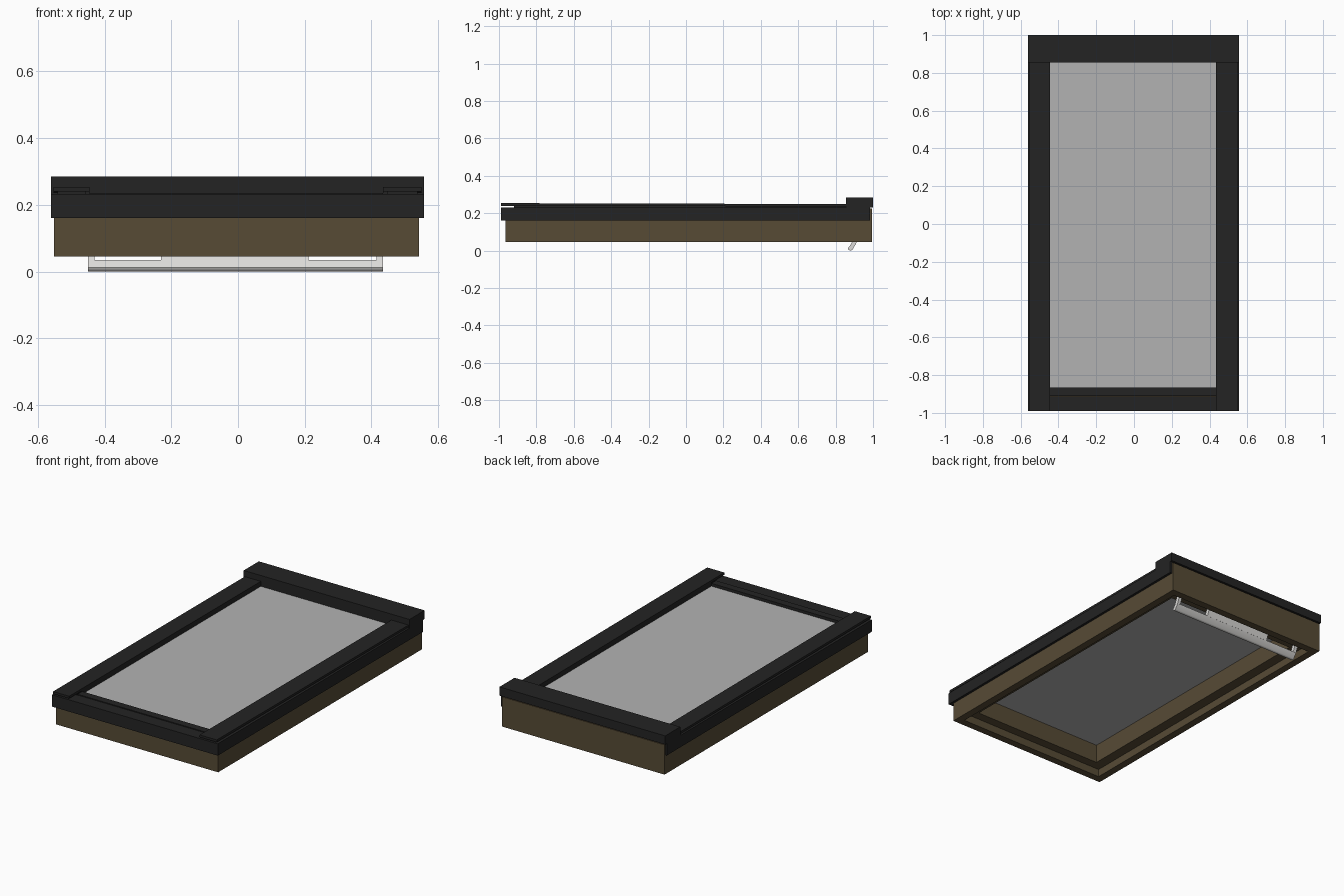
import bpy, bmesh

if "Cube" in bpy.data.objects:
    bpy.data.objects.remove(bpy.data.objects["Cube"])


def mat(name, rgb, alpha=1.0):
    m = bpy.data.materials.new(name)
    m.diffuse_color = (*rgb, alpha)
    m.use_nodes = True
    m.node_tree.nodes["Principled BSDF"].inputs["Base Color"].default_value = m.diffuse_color
    return m


WOOD = mat("brown wood", (0.095, 0.070, 0.036))
BLACK = mat("black metal", (0.017, 0.017, 0.017))
GLASS = mat("grey glass", (0.45, 0.45, 0.45), 0.6)
SILVER = mat("light grey handle", (0.72, 0.71, 0.69))


def make(name, verts, faces, material):
    me = bpy.data.meshes.new(name)
    me.from_pydata(verts, [], faces)
    bm = bmesh.new()
    bm.from_mesh(me)
    bmesh.ops.recalc_face_normals(bm, faces=bm.faces)
    bm.to_mesh(me)
    bm.free()
    me.materials.append(material)
    ob = bpy.data.objects.new(name, me)
    bpy.context.collection.objects.link(ob)
    return ob


def prism(name, profile, x0, x1, material):
    """Extrude a (y, z) profile along x."""
    n = len(profile)
    verts = [(x, y, z) for x in (x0, x1) for y, z in profile]
    faces = [tuple(range(n)), tuple(range(n, 2 * n))]
    faces += [(i, (i + 1) % n, n + (i + 1) % n, n + i) for i in range(n)]
    return make(name, verts, faces, material)


def box(name, x0, x1, y0, y1, z0, z1, material):
    return prism(name, [(y0, z0), (y1, z0), (y1, z1), (y0, z1)], x0, x1, material)


def ring(name, outer, inner, z0, z1, material):
    """Rectangular frame; outer and inner are (x0, x1, y0, y1)."""
    verts = []
    for x0, x1, y0, y1 in (outer, inner):
        for z in (z0, z1):
            verts += [(x0, y0, z), (x1, y0, z), (x1, y1, z), (x0, y1, z)]
    faces = []
    for a, b in ((0, 4), (8, 12), (0, 8), (4, 12)):
        for i in range(4):
            j = (i + 1) % 4
            faces.append((a + i, a + j, b + j, b + i))
    return make(name, verts, faces, material)


# wooden frame and the stepped sash inside it
OUT = (-0.552, 0.542, -0.965, 0.995)
MID = (-0.507, 0.497, -0.92, 0.95)
INN = (-0.445, 0.435, -0.865, 0.855)
ring("outer_frame", OUT, MID, 0.045, 0.226, WOOD)
ring("sash", MID, INN, 0.092, 0.218, WOOD)

# glass pane
box("glass_pane", -0.45, 0.44, -0.87, 0.86, 0.205, 0.219, GLASS)

# black cladding around the sides and front
box("left_cladding", -0.56, -0.51, -0.99, 0.985, 0.16, 0.232, BLACK).data
box("right_cladding", 0.505, 0.557, -0.99, 0.985, 0.16, 0.232, BLACK)
box("front_cladding", -0.51, 0.505, -0.99, -0.912, 0.16, 0.232, BLACK)
box("front_sash_cover", -0.445, 0.435, -0.91, -0.865, 0.215, 0.236, BLACK)

# side covers, raised slightly on a narrower web
for side, x0, x1 in (("left", -0.553, -0.445), ("right", 0.435, 0.55)):
    prism(side + "_cover", [(-0.99, 0.240), (0.86, 0.236), (0.86, 0.249), (-0.99, 0.254)],
          x0, x1, BLACK)
    box(side + "_cover_web", x0 + 0.012, x1 - 0.012, -0.92, 0.86, 0.215, 0.24, BLACK)
    inner = x1 - 0.012 if side == "left" else x0
    box(side + "_inner_lip", inner, inner + 0.012, -0.865, 0.86, 0.215, 0.24, BLACK)

# hood across the back
box("top_hood", -0.56, 0.557, 0.855, 1.0, 0.232, 0.285, BLACK)
box("hood_underside", -0.51, 0.505, 0.855, 0.95, 0.215, 0.234, BLACK)

# ventilation handle bar below the sash, with slanted supports
bar = [(0.865, 0.012), (0.868, 0.005), (0.875, 0.001), (0.882, 0.0), (0.889, 0.004),
       (0.908, 0.035), (0.882, 0.035)]
grip = prism("handle_bar", bar, -0.45, 0.435, SILVER)
support = [(0.882, 0.034), (0.908, 0.034), (0.932, 0.094), (0.906, 0.094)]
for name, x0, x1 in (("handle_plate", -0.23, 0.212),
                     ("handle_end_left", -0.45, -0.43),
                     ("handle_end_right", 0.415, 0.435)):
    prism(name, support, x0, x1, SILVER)

# smooth the rounded grip only
bpy.ops.object.select_all(action='DESELECT')
grip.select_set(True)
bpy.context.view_layer.objects.active = grip
bpy.ops.object.shade_smooth_by_angle(angle=0.7)
